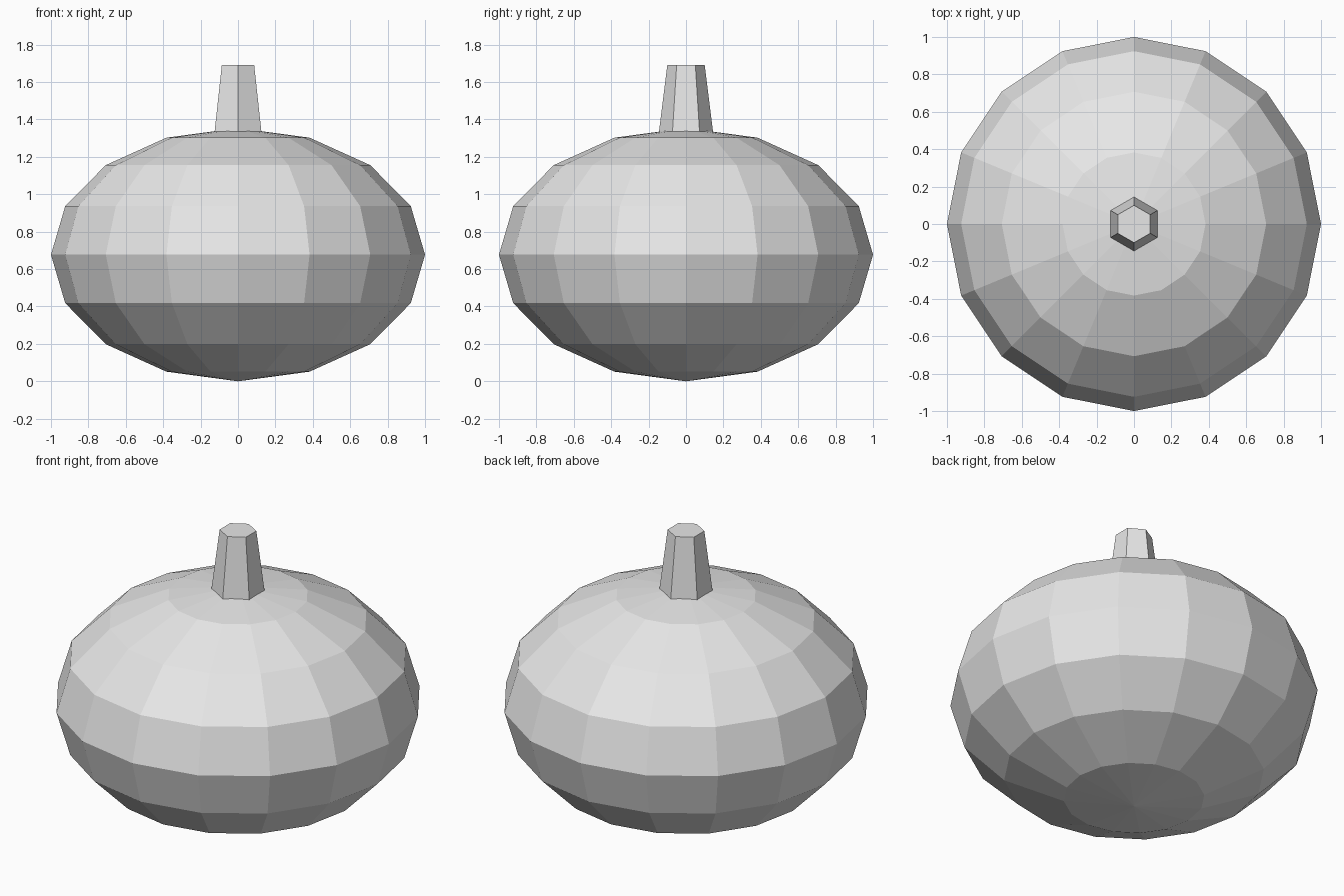
import bpy
from math import radians

cube = bpy.data.objects.get("Cube")
if cube:
    bpy.data.objects.remove(cube, do_unlink=True)

# One plain grey for everything
grey = bpy.data.materials.new("plain_grey")
grey.use_nodes = True
grey.diffuse_color = (0.8, 0.8, 0.8, 1)
grey.node_tree.nodes["Principled BSDF"].inputs["Base Color"].default_value = (0.8, 0.8, 0.8, 1)


def finish(name):
    obj = bpy.context.object
    obj.name = name
    obj.data.materials.append(grey)
    bpy.ops.object.transform_apply(location=False, rotation=True, scale=True)
    bpy.ops.object.shade_flat()
    return obj


# Squashed faceted body
half_height = 0.677
bpy.ops.mesh.primitive_uv_sphere_add(segments=16, ring_count=8, radius=1,
                                     location=(0, 0, half_height))
bpy.context.object.scale.z = half_height
finish("pumpkin_body")

# Tapered six-sided stem, sunk slightly into the body
base, top = 1.29, 1.69
bpy.ops.mesh.primitive_cone_add(vertices=6, radius1=0.15, radius2=0.1,
                                depth=top - base,
                                location=(0, 0, (base + top) / 2))
stem = finish("stem")
# Keep a pair of corners on the front-back axis
if abs(max(v.co.y for v in stem.data.vertices) - 0.15) > 0.001:
    stem.rotation_euler.z = radians(30)
